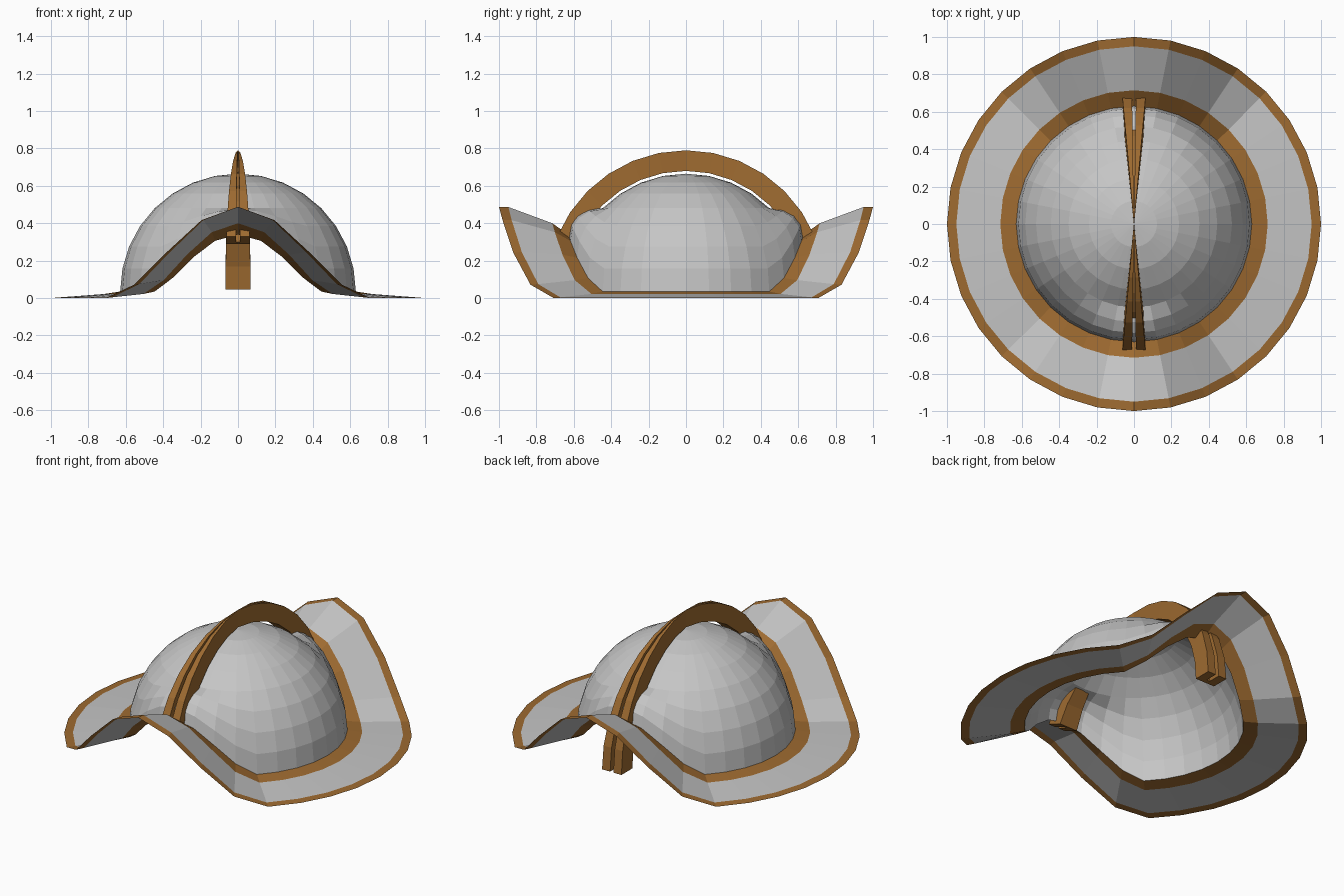
import bpy, bmesh, math

if "Cube" in bpy.data.objects:
    bpy.data.objects.remove(bpy.data.objects["Cube"])

SEG = 32                      # sides around the helmet
STEP = 2 * math.pi / SEG
BASE_R, BASE_Z, BASE_LIFT = 0.63, 0.035, 0.305


def material(name, rgb):
    m = bpy.data.materials.new(name)
    m.diffuse_color = (*rgb, 1)
    m.use_nodes = True
    m.node_tree.nodes["Principled BSDF"].inputs["Base Color"].default_value = m.diffuse_color
    return m


steel = material("steel_grey", (0.56, 0.56, 0.56))
gold = material("aged_gold", (0.34, 0.145, 0.03))


def finish(name, bm, mats):
    me = bpy.data.meshes.new(name)
    bm.to_mesh(me)
    bm.free()
    for m in mats:
        me.materials.append(m)
    ob = bpy.data.objects.new(name, me)
    bpy.context.collection.objects.link(ob)
    return ob


def sweep(angle, power):
    """Upward sweep of the brim: full at front and back, none at the sides."""
    return max(0.0, -math.cos(2 * angle)) ** (2 * power)


def ring(bm, radius, z, lift, power):
    return [bm.verts.new((radius * math.cos(i * STEP), radius * math.sin(i * STEP),
                          z + lift * sweep(i * STEP, power))) for i in range(SEG)]


def bridge(bm, outer, inner, mat=0):
    for i in range(SEG):
        j = (i + 1) % SEG
        bm.faces.new((outer[i], outer[j], inner[j], inner[i])).material_index = mat


# Brim: gold edge, steel middle, gold band round the bowl
bm = bmesh.new()
profile = [(1.0, 0.0, 0.488, 1.0), (0.95, 0.004, 0.483, 1.0),
           (0.715, 0.022, 0.378, 0.85), (BASE_R, BASE_Z, BASE_LIFT, 0.75)]
rings = [ring(bm, *p) for p in profile]
for k, mat in enumerate((1, 0, 1)):
    bridge(bm, rings[k], rings[k + 1], mat)
finish("brim", bm, [steel, gold])

# Bowl: hemisphere whose lower rows follow the brim
bm = bmesh.new()
rings = []
for k in range(8):
    lat = k * STEP
    fade = max(0.0, 1 - (k / 4) ** 1.2)
    rings.append(ring(bm, BASE_R * math.cos(lat), BASE_Z + BASE_R * math.sin(lat),
                      BASE_LIFT * fade, 0.75))
for a, b in zip(rings, rings[1:]):
    bridge(bm, a, b)
top = bm.verts.new((0, 0, BASE_Z + BASE_R))
for i in range(SEG):
    bm.faces.new((rings[-1][i], rings[-1][(i + 1) % SEG], top))
finish("bowl", bm, [steel])

# Crest: grooved band over the bowl, pinched at the top, longer at the back
bm = bmesh.new()
G = 0.17
section = [(-1, 0.745), (-G, 0.745), (-G, 0.665), (G, 0.665),
           (G, 0.745), (1, 0.745), (1, 0.635), (-1, 0.635)]
loops = []
for k in range(2, 17):
    phi = k * STEP
    width = 0.068 * max(abs(math.cos(phi)), 0.01)
    loops.append([bm.verts.new((w * width, -r * math.cos(phi), 0.045 + r * math.sin(phi)))
                  for w, r in section])
n = len(section)
for a, b in zip(loops, loops[1:]):
    for i in range(n):
        j = (i + 1) % n
        bm.faces.new((a[i], a[j], b[j], b[i]))
bm.faces.new(loops[0])
bm.faces.new(loops[-1][::-1])
bmesh.ops.recalc_face_normals(bm, faces=bm.faces[:])
finish("crest", bm, [gold])
